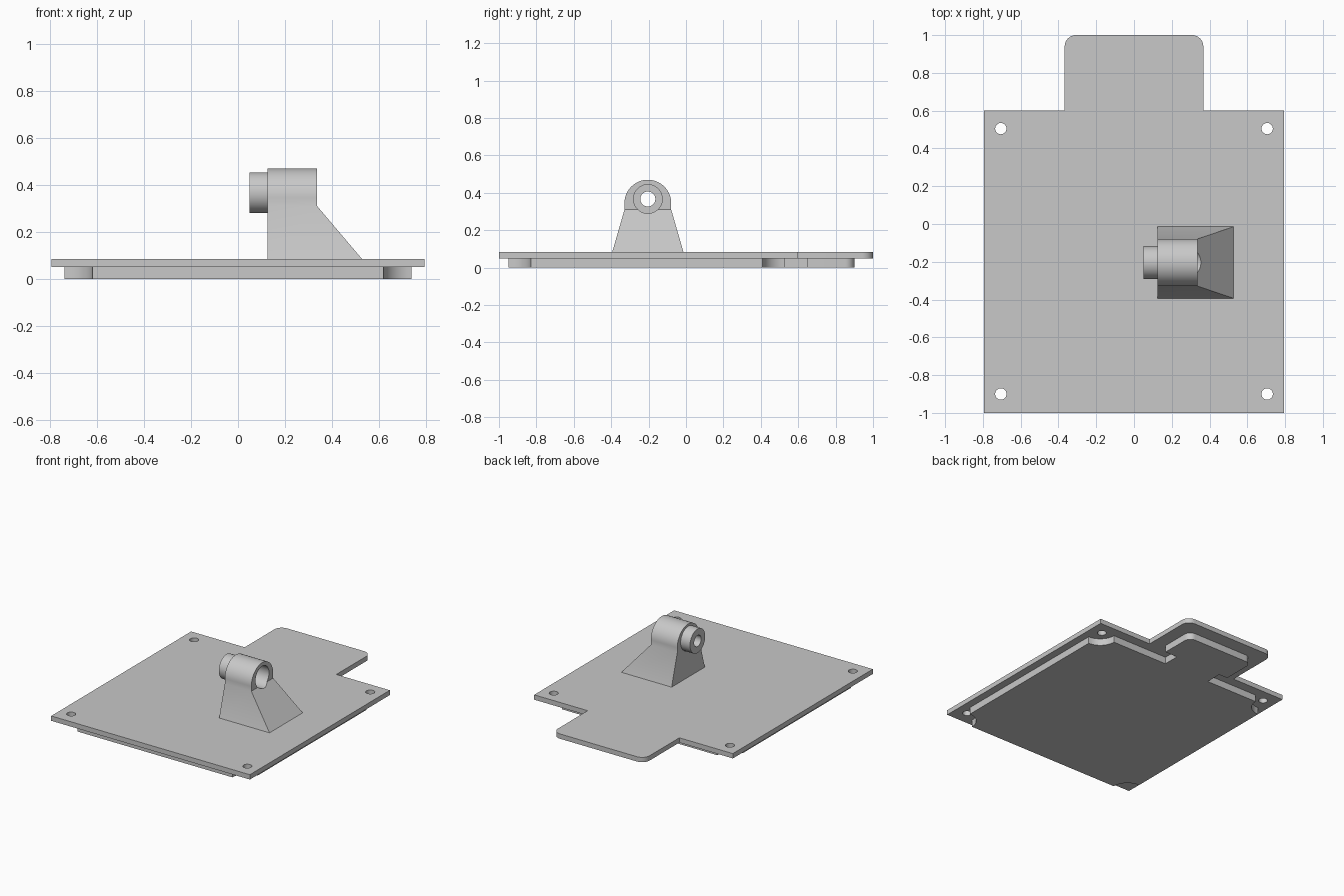
import bpy, bmesh, math
from mathutils import Matrix

if "Cube" in bpy.data.objects:
    bpy.data.objects.remove(bpy.data.objects["Cube"], do_unlink=True)

grey = bpy.data.materials.new("plain grey")
grey.use_nodes = True
grey.diffuse_color = (0.58, 0.58, 0.58, 1)
grey.node_tree.nodes["Principled BSDF"].inputs["Base Color"].default_value = grey.diffuse_color


def finish(name, bm):
    """Turn a bmesh into a grey object."""
    bmesh.ops.recalc_face_normals(bm, faces=bm.faces)
    mesh = bpy.data.meshes.new(name)
    bm.to_mesh(mesh)
    bm.free()
    mesh.materials.append(grey)
    obj = bpy.data.objects.new(name, mesh)
    bpy.context.collection.objects.link(obj)
    return obj


def loft(name, near, far, far_splits=None):
    """Join two matching outlines; far_splits lists the index sets of the far cap."""
    bm = bmesh.new()
    a = [bm.verts.new(p) for p in near]
    b = [bm.verts.new(p) for p in far]
    n = len(a)
    bm.faces.new(a)
    for ids in far_splits or [range(n)]:
        bm.faces.new([b[i] for i in ids])
    for i in range(n):
        j = (i + 1) % n
        bm.faces.new((a[i], a[j], b[j], b[i]))
    return finish(name, bm)


def slab(name, outline, z0, z1):
    return loft(name, [(x, y, z0) for x, y in outline], [(x, y, z1) for x, y in outline])


def cylinder(name, radius, depth, centre, axis="Z", sides=48):
    bm = bmesh.new()
    matrix = Matrix.Translation(centre)
    if axis == "X":
        matrix = matrix @ Matrix.Rotation(math.pi / 2, 4, "Y")
    bmesh.ops.create_cone(bm, cap_ends=True, segments=sides, radius1=radius,
                          radius2=radius, depth=depth, matrix=matrix)
    return finish(name, bm)


def cut(obj, cutters):
    """Subtract each cutter, bake the result and remove the cutter."""
    for c in cutters:
        mod = obj.modifiers.new("cut", "BOOLEAN")
        mod.operation, mod.solver, mod.object = "DIFFERENCE", "EXACT", c
    graph = bpy.context.evaluated_depsgraph_get()
    mesh = bpy.data.meshes.new_from_object(obj.evaluated_get(graph))
    obj.modifiers.clear()
    obj.data = mesh
    for c in cutters:
        bpy.data.objects.remove(c, do_unlink=True)


def arc(cx, cy, r, start, end, steps=10):
    return [(cx + r * math.cos(math.radians(start + (end - start) * i / steps)),
             cy + r * math.sin(math.radians(start + (end - start) * i / steps)))
            for i in range(steps + 1)]


# Cover plate with rounded rear tab
W, FRONT, BACK, TAB = 0.795, -1.0, 0.6, 0.367
R = 0.06
plate = slab("cover_plate",
             [(-W, FRONT), (W, FRONT), (W, BACK), (TAB, BACK)]
             + arc(TAB - R, 1 - R, R, 0, 90) + arc(R - TAB, 1 - R, R, 90, 180)
             + [(-TAB, BACK), (-W, BACK)], 0.05, 0.085)
cut(plate, [cylinder("hole_cutter", 0.03, 0.2, (x, y, 0.07), sides=32)
            for x in (-0.705, 0.705) for y in (-0.9, 0.505)])

# Raised underside with scooped corners, a neck and a rear pad
w, f, b, N = 0.74, -0.95, 0.53, 0.12
pad, pad_front, pad_back, r = 0.27, 0.65, 0.9, 0.05
slab("underside_slab",
     arc(-w, f, N, 90, 0) + arc(w, f, N, 180, 90)
     + arc(w, b, N, 270, 180) + [(0.17, b), (0.17, pad_front), (pad, pad_front)]
     + arc(pad - r, pad_back - r, r, 0, 90) + arc(r - pad, pad_back - r, r, 90, 180)
     + [(-pad, pad_front), (-0.2, pad_front), (-0.2, b)] + arc(-w, b, N, 0, -90),
     0, 0.05)

# Bracket: arched profile with a sloping foot on its +x side
CY, CZ, NEAR, FAR, FOOT, SHOULDER = -0.204, 0.367, 0.125, 0.337, 0.528, 0.31
profile = ([(CY - 0.19, 0.085), (CY - 0.125, SHOULDER)]
           + arc(CY, 0.345, 0.125, 180, 0, 32)
           + [(CY + 0.125, SHOULDER), (CY + 0.19, 0.085)])
n = len(profile)
bracket = loft("bracket", [(NEAR, y, z) for y, z in profile],
               [(FAR if z > 0.2 else FOOT, y, z) for y, z in profile],
               [range(1, n - 1), (0, 1, n - 2, n - 1)])
cut(bracket, [cylinder("bore_cutter", 0.04, 1, (0.2, CY, CZ), "X"),
              cylinder("counterbore_cutter", 0.077, 0.4, (0.36, CY, CZ), "X")])

# Hollow boss on the bracket's -x side
boss = cylinder("boss", 0.087, NEAR - 0.05, ((NEAR + 0.05) / 2, CY, CZ), "X")
cut(boss, [cylinder("boss_cutter", 0.04, 1, (0.1, CY, CZ), "X")])

# Smooth the round surfaces, keep hard edges
bpy.ops.object.select_all(action="DESELECT")
for name in ("cover_plate", "underside_slab", "bracket", "boss"):
    obj = bpy.data.objects[name]
    obj.select_set(True)
    bpy.context.view_layer.objects.active = obj
bpy.ops.object.shade_smooth_by_angle(angle=math.radians(30))
